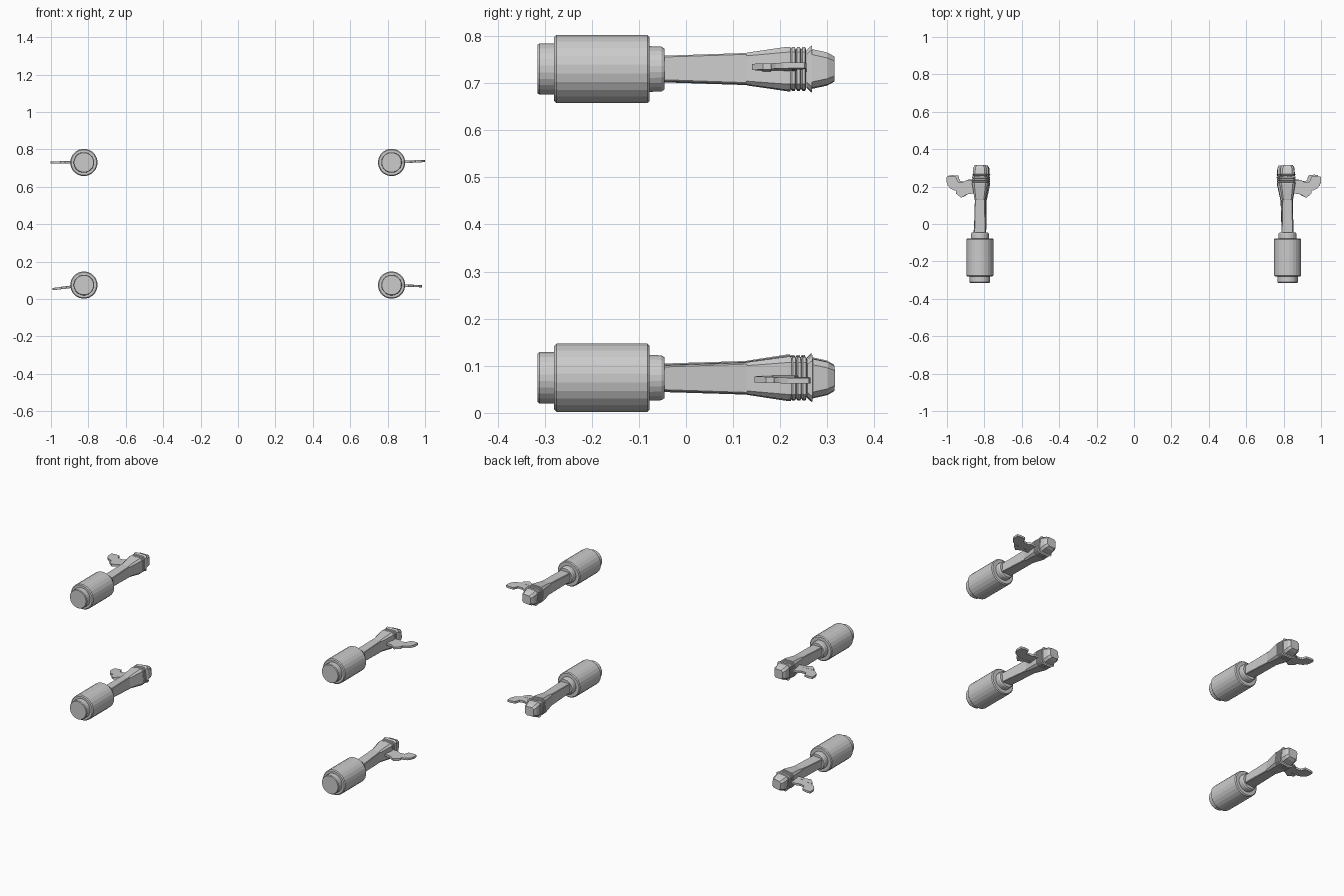
import bpy, bmesh, math
from mathutils import Matrix, Vector

if "Cube" in bpy.data.objects:
    bpy.data.objects.remove(bpy.data.objects["Cube"], do_unlink=True)

grey = bpy.data.materials.new("plain grey")
grey.use_nodes = True
colour = (0.6, 0.6, 0.6, 1)
grey.diffuse_color = colour
grey.node_tree.nodes["Principled BSDF"].inputs["Base Color"].default_value = colour


def finish(name, bm, matrix):
    bm.transform(matrix)
    bmesh.ops.recalc_face_normals(bm, faces=bm.faces)
    mesh = bpy.data.meshes.new(name)
    bm.to_mesh(mesh)
    bm.free()
    mesh.materials.append(grey)
    ob = bpy.data.objects.new(name, mesh)
    bpy.context.collection.objects.link(ob)


def skin(rings):
    """Join equal rings of points along y and cap both ends."""
    bm = bmesh.new()
    loops = [[bm.verts.new(p) for p in ring] for ring in rings]
    n = len(loops[0])
    for a, b in zip(loops, loops[1:]):
        for i in range(n):
            j = (i + 1) % n
            bm.faces.new((a[i], a[j], b[j], b[i]))
    bm.faces.new(loops[0])
    bm.faces.new(loops[-1])
    return bm


def turned(profile, sides=24):
    """Round part from (y, radius) pairs."""
    turns = [2 * math.pi * (i + 0.5) / sides for i in range(sides)]
    return skin([[(r * math.cos(t), y, r * math.sin(t)) for t in turns]
                 for y, r in profile])


def boxy(sections):
    """Chamfered box from (y, half width, half height, chamfer)."""
    rings = []
    for y, w, h, c in sections:
        corner = [(w, h - c), (w - c, h)]
        ring = corner + [(-x, z) for x, z in reversed(corner)]
        ring += [(-x, -z) for x, z in ring]
        rings.append([(x, y, z) for x, z in ring])
    return skin(rings)


def plate(outline, thickness):
    bm = bmesh.new()
    face = bm.faces.new([bm.verts.new((x, y, -thickness / 2)) for x, y in outline])
    out = bmesh.ops.extrude_face_region(bm, geom=[face])
    moved = [v for v in out["geom"] if isinstance(v, bmesh.types.BMVert)]
    bmesh.ops.translate(bm, verts=moved, vec=(0, 0, thickness))
    return bm


BARREL = [(-0.28, 0.054), (-0.28, 0.068), (-0.275, 0.073), (-0.082, 0.073),
          (-0.077, 0.068), (-0.077, 0.046)]
FRONT_CAP = [(-0.315, 0.052), (-0.311, 0.055), (-0.276, 0.055)]
COLLAR = [(-0.08, 0.049), (-0.052, 0.048), (-0.046, 0.044)]
HANDLE = [(-0.05, 0.031, 0.027, 0.003), (0.128, 0.027, 0.033, 0.003)]
HEAD = [(0.124, 0.026, 0.031, 0.006), (0.13, 0.028, 0.034, 0.007),
        (0.215, 0.042, 0.046, 0.012), (0.222, 0.042, 0.046, 0.012)]
NOSE = [(0.256, 0.037, 0.039, 0.01), (0.267, 0.041, 0.049, 0.01),
        (0.268, 0.038, 0.041, 0.012), (0.3, 0.036, 0.034, 0.012),
        (0.315, 0.027, 0.026, 0.01)]
FIN = [(0.03, 0.18), (0.137, 0.18), (0.158, 0.19), (0.172, 0.207),
       (0.178, 0.225), (0.178, 0.252), (0.16, 0.256), (0.128, 0.254),
       (0.118, 0.226), (0.09, 0.224), (0.07, 0.236), (0.03, 0.236)]
SPUR = [(0.025, 0.165), (0.07, 0.158), (0.1, 0.14), (0.128, 0.163),
        (0.128, 0.18), (0.025, 0.18)]

# name, side, centre x, centre z, roll and yaw of the handle in degrees
SETS = [("upper_left", 1, 0.821, 0.73, -2.5, 0),
        ("lower_left", 1, 0.821, 0.0745, 2, 3),
        ("upper_right", -1, -0.824, 0.73, 0, 0),
        ("lower_right", -1, -0.824, 0.0745, 7, 2)]

for label, side, cx, cz, roll, yaw in SETS:
    base = Matrix.Translation((cx, 0, cz)) @ Matrix.Diagonal((side, 1, 1, 1))
    pivot = Vector((0, -0.05, 0))
    tilt = (base @ Matrix.Translation(pivot)
            @ Matrix.Rotation(math.radians(yaw), 4, 'Z')
            @ Matrix.Rotation(math.radians(roll), 4, 'Y')
            @ Matrix.Translation(-pivot))
    # Round drum with its end cap and collar
    for name, profile in (("barrel", BARREL), ("front_cap", FRONT_CAP),
                          ("collar", COLLAR)):
        finish(f"{label}_{name}", turned(profile), base)
    # Tapered arm, flared head and blunt nose
    for name, sections in (("handle", HANDLE), ("head", HEAD), ("nose", NOSE)):
        finish(f"{label}_{name}", boxy(sections), tilt)
    # Ribbed neck between head and nose
    ribs = [(0.22, 0.037, 0.04, 0.01)]
    for k in range(3):
        y = 0.225 + k * 0.011
        ribs += [(y, 0.041, 0.045, 0.011), (y + 0.006, 0.041, 0.045, 0.011),
                 (y + 0.008, 0.037, 0.04, 0.01)]
    finish(f"{label}_neck", boxy(ribs), tilt)
    # Side fin and its spur
    finish(f"{label}_fin", plate(FIN, 0.012), tilt)
    finish(f"{label}_spur", plate(SPUR, 0.013), tilt)
